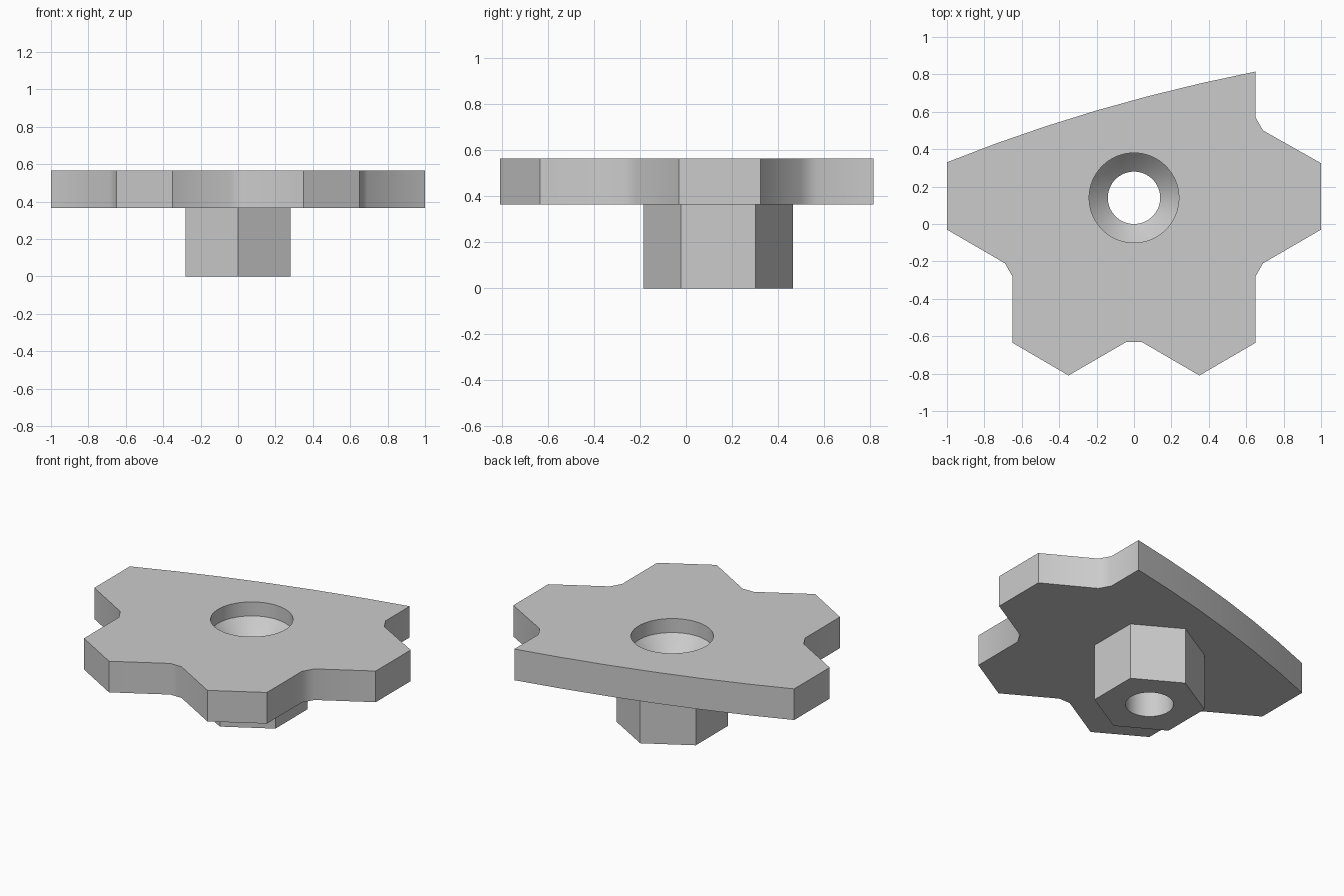
import bpy
import bmesh
import math

cube = bpy.data.objects.get("Cube")
if cube:
    bpy.data.objects.remove(cube, do_unlink=True)

CENTRE_Y = 0.14
TOP, UNDERSIDE = 0.565, 0.365

grey = bpy.data.materials.new("plain grey")
grey.use_nodes = True
colour = (0.6, 0.6, 0.6, 1)
grey.diffuse_color = colour
grey.node_tree.nodes["Principled BSDF"].inputs["Base Color"].default_value = colour


def add_object(name, bm):
    bmesh.ops.recalc_face_normals(bm, faces=bm.faces)
    mesh = bpy.data.meshes.new(name)
    bm.to_mesh(mesh)
    bm.free()
    mesh.materials.append(grey)
    obj = bpy.data.objects.new(name, mesh)
    bpy.context.collection.objects.link(obj)
    return obj


def prism(name, outline, bottom, top):
    bm = bmesh.new()
    face = bm.faces.new([bm.verts.new((x, y, bottom)) for x, y in outline])
    extruded = bmesh.ops.extrude_face_region(bm, geom=[face])["geom"]
    verts = [v for v in extruded if isinstance(v, bmesh.types.BMVert)]
    bmesh.ops.translate(bm, verts=verts, vec=(0, 0, top - bottom))
    return add_object(name, bm)


def ring(radius, sides, turn=0):
    angles = [turn + math.tau * i / sides for i in range(sides)]
    return [(radius * math.cos(a), CENTRE_Y + radius * math.sin(a)) for a in angles]


def lathe(name, profile, sides):
    bm = bmesh.new()
    rings = [[bm.verts.new((x, y, z)) for x, y in ring(r, sides)] for r, z in profile]
    for low, high in zip(rings, rings[1:]):
        for i in range(sides):
            j = (i + 1) % sides
            bm.faces.new((low[i], low[j], high[j], high[i]))
    bm.faces.new(rings[0])
    bm.faces.new(rings[-1])
    return add_object(name, bm)


def combine(target, tool, operation):
    mod = target.modifiers.new(operation.lower(), 'BOOLEAN')
    mod.object = tool
    mod.operation = operation
    mod.solver = 'EXACT'
    bpy.context.view_layer.objects.active = target
    bpy.ops.object.modifier_apply(modifier=mod.name)
    bpy.data.objects.remove(tool, do_unlink=True)


# Plate outline: mirrored notched lower edge, one extra notch, curved back edge
half = [(0.04, -0.63), (0.35, -0.81), (0.65, -0.635), (0.65, -0.28),
        (0.69, -0.21), (1, -0.03)]
outline = [(-x, y) for x, y in reversed(half)] + half
outline += [(1, 0.325), (0.69, 0.5), (0.65, 0.57)]
start, bend, end = (0.65, 0.815), (-0.23, 0.64), (-1, 0.33)
STEPS = 6
for i in range(STEPS + 1):
    t = i / STEPS
    outline.append(tuple((1 - t) ** 2 * a + 2 * t * (1 - t) * b + t * t * c
                         for a, b, c in zip(start, bend, end)))
plate = prism("notched_plate", outline, UNDERSIDE, TOP)

# Hexagonal boss under the plate
boss = prism("hexagonal_boss", ring(0.325, 6, math.pi / 6), 0, UNDERSIDE + 0.05)
combine(plate, boss, 'UNION')

# Through bore with a tapered seat and a wide counterbore
bore = lathe("bore_cutter", [(0.14, -0.1), (0.14, TOP - 0.19), (0.19, TOP - 0.145),
                             (0.24, TOP - 0.09), (0.24, TOP + 0.1)], 64)
bore.hide_render = True
combine(plate, bore, 'DIFFERENCE')

# Smooth the bore and the notch corners, keep the other edges crisp
bpy.ops.object.select_all(action='DESELECT')
plate.select_set(True)
bpy.context.view_layer.objects.active = plate
bpy.ops.object.shade_smooth_by_angle(angle=math.radians(35))
